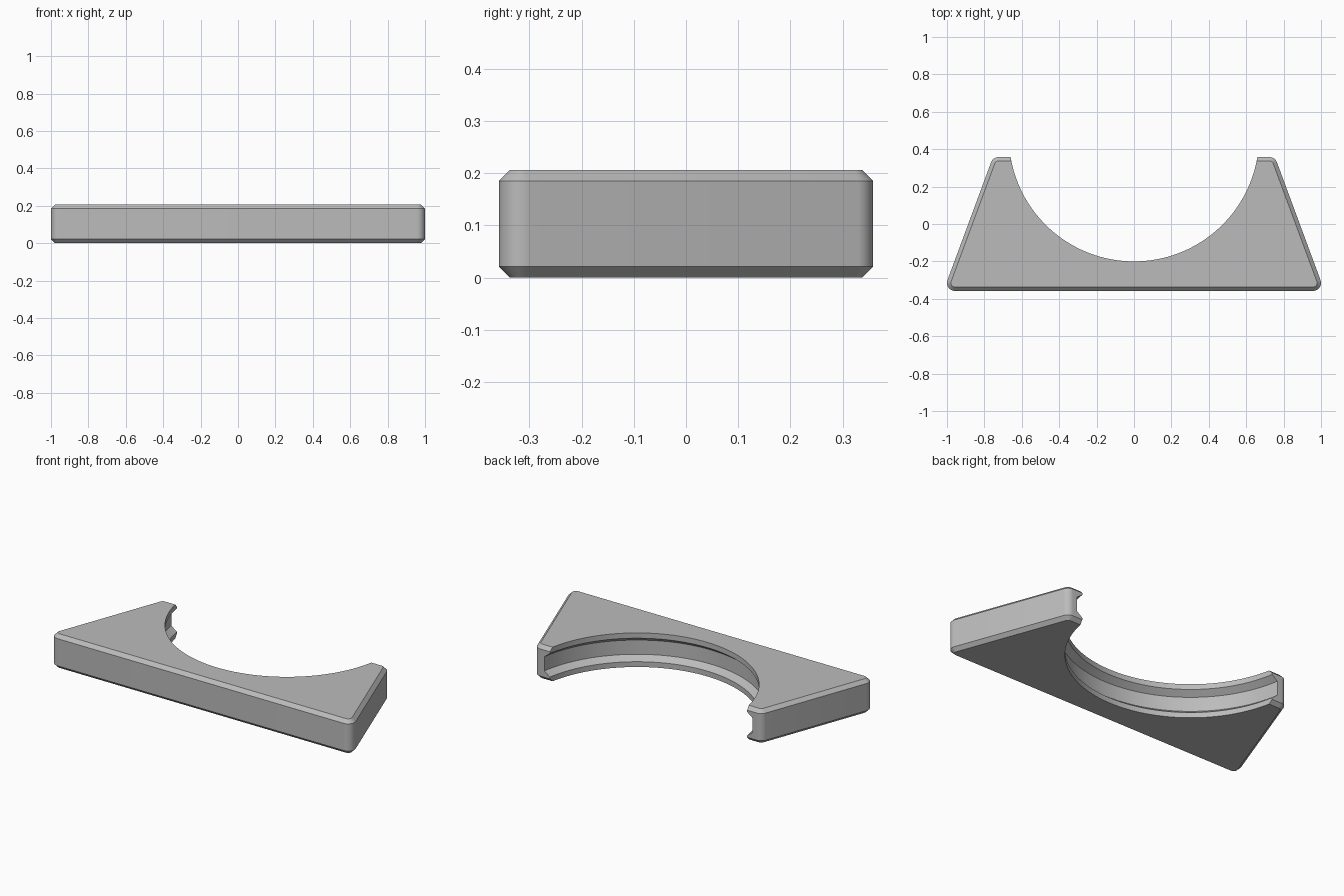
import bpy, bmesh
from math import radians, cos, sin, tan, pi

if "Cube" in bpy.data.objects:
    bpy.data.objects.remove(bpy.data.objects["Cube"])

HEIGHT, CHAMFER, CORNER = 0.206, 0.021, 0.043
SLANT = radians(20.3)              # lean of the side walls
HALF_DEPTH = 0.358
RADIUS, CENTRE_Y = 0.669, 0.469    # round cut-out
LIP, GROOVE, SLOPE = 0.032, 0.036, 0.028

grey = bpy.data.materials.new("mid grey")
grey.use_nodes = True
grey.diffuse_color = (0.5, 0.5, 0.5, 1)
grey.node_tree.nodes["Principled BSDF"].inputs["Base Color"].default_value = (0.5, 0.5, 0.5, 1)


def make_object(name, rings):
    """Skin a stack of rings, cap both ends."""
    bm = bmesh.new()
    loops = [[bm.verts.new(p) for p in ring] for ring in rings]
    n = len(loops[0])
    for low, high in zip(loops, loops[1:]):
        for i in range(n):
            j = (i + 1) % n
            bm.faces.new((low[i], low[j], high[j], high[i]))
    bm.faces.new(loops[0][::-1])
    bm.faces.new(loops[-1])
    bmesh.ops.recalc_face_normals(bm, faces=bm.faces)
    mesh = bpy.data.meshes.new(name)
    bm.to_mesh(mesh)
    bm.free()
    mesh.materials.append(grey)
    obj = bpy.data.objects.new(name, mesh)
    bpy.context.scene.collection.objects.link(obj)
    return obj


def arc(cx, cy, r, start, end, z, steps):
    return [(cx + r * cos(start + (end - start) * i / steps),
             cy + r * sin(start + (end - start) * i / steps), z)
            for i in range(steps + 1)]


def plate_ring(z, r):
    """Trapezoid outline with rounded corners of radius r."""
    y = HALF_DEPTH - CORNER
    front_x = 1 - CORNER
    back_x = front_x - 2 * y * tan(SLANT)
    half = (arc(front_x, -y, r, -pi / 2, SLANT, z, 12)
            + arc(back_x, y, r, SLANT, pi / 2, z, 10))
    return half + [(-px, py, pz) for px, py, pz in reversed(half)]


# Chamfered trapezoid plate
inner = CORNER - CHAMFER
plate = make_object("cradle_plate", [
    plate_ring(0, inner), plate_ring(CHAMFER, CORNER),
    plate_ring(HEIGHT - CHAMFER, CORNER), plate_ring(HEIGHT, inner)])

# Round cutter with a raised band that leaves the groove between two lips
lower = [(-0.1, RADIUS), (LIP, RADIUS), (LIP + SLOPE, RADIUS + GROOVE)]
profile = lower + [(HEIGHT - z, r) for z, r in reversed(lower)]
cutter = make_object("groove_cutter", [
    arc(0, CENTRE_Y, r, 0, 2 * pi, z, 160)[:-1] for z, r in profile])
cutter.hide_render = True

# Cut the groove and discard the cutter
cut = plate.modifiers.new("round cut-out", "BOOLEAN")
cut.operation = "DIFFERENCE"
cut.solver = "EXACT"
cut.object = cutter
bpy.ops.object.select_all(action="DESELECT")
plate.select_set(True)
bpy.context.view_layer.objects.active = plate
bpy.ops.object.modifier_apply(modifier=cut.name)
bpy.data.objects.remove(cutter)

bpy.ops.object.shade_smooth_by_angle(angle=radians(25))
